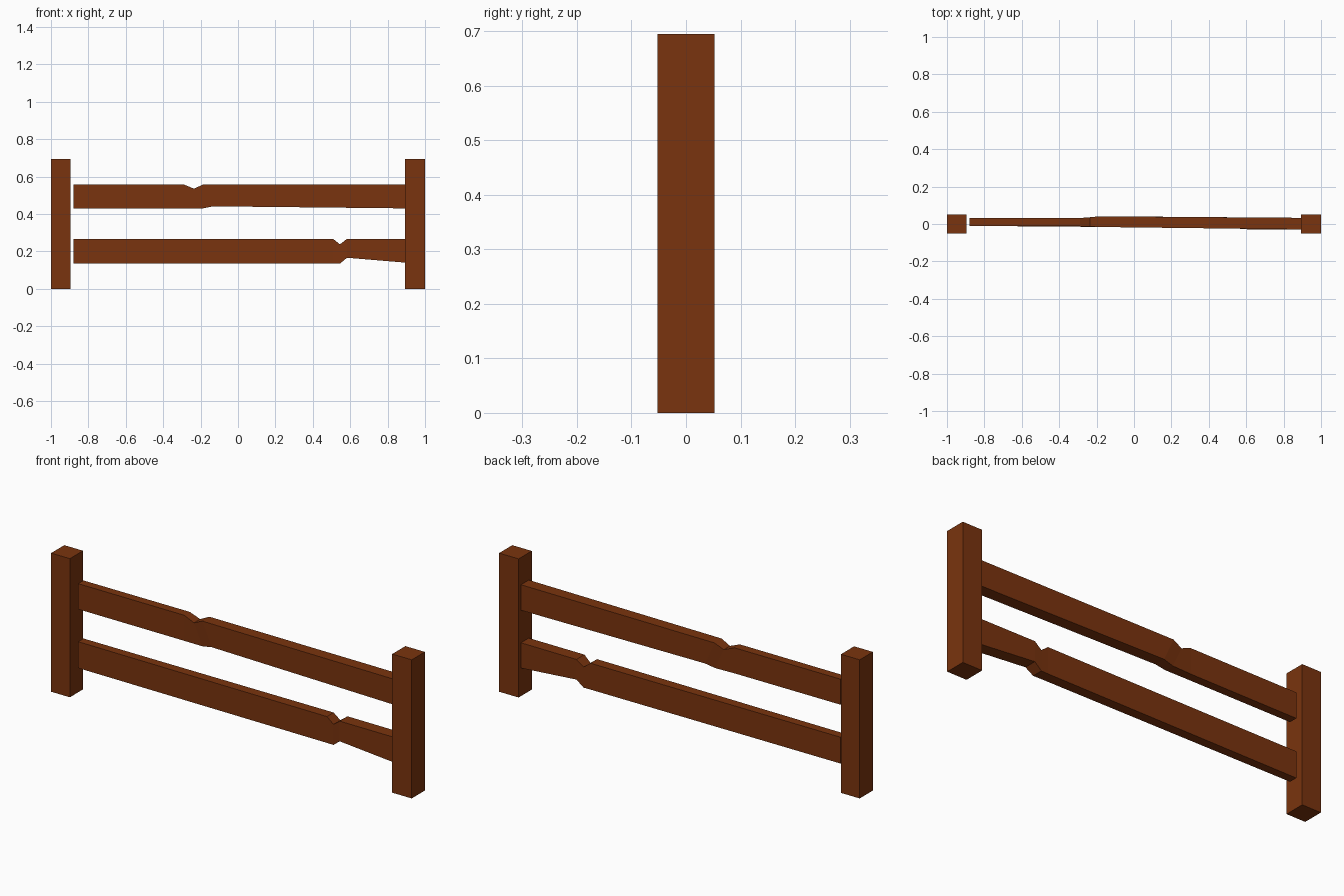
import bpy, bmesh

if "Cube" in bpy.data.objects:
    bpy.data.objects.remove(bpy.data.objects["Cube"])

wood = bpy.data.materials.new("brown_wood")
wood.diffuse_color = (0.195, 0.034, 0.0044, 1)
wood.use_nodes = True
wood.node_tree.nodes["Principled BSDF"].inputs["Base Color"].default_value = wood.diffuse_color


def finish(name, bm):
    bmesh.ops.recalc_face_normals(bm, faces=bm.faces)
    mesh = bpy.data.meshes.new(name)
    bm.to_mesh(mesh)
    bm.free()
    mesh.materials.append(wood)
    obj = bpy.data.objects.new(name, mesh)
    bpy.context.collection.objects.link(obj)
    return obj


def post(name, x0, x1, height=0.695, half=0.052):
    bm = bmesh.new()
    bmesh.ops.create_cube(bm, size=1)
    for v in bm.verts:
        v.co = ((x0 + x1) / 2 + v.co.x * (x1 - x0), v.co.y * 2 * half, (v.co.z + 0.5) * height)
    return finish(name, bm)


def rail(name, sections):
    # each section: top x, top z, bottom x, bottom z, front y, back y
    bm = bmesh.new()
    loops = []
    for xt, zt, xb, zb, yf, yb in sections:
        corners = [(xt, yf, zt), (xt, yb, zt), (xb, yb, zb), (xb, yf, zb)]
        loops.append([bm.verts.new(c) for c in corners])
    for a, b in zip(loops, loops[1:]):
        for i in range(4):
            j = (i + 1) % 4
            bm.faces.new((a[i], a[j], b[j], b[i]))
    bm.faces.new(loops[0])
    bm.faces.new(loops[-1])
    return finish(name, bm)


# Square end posts
post("left_post", -1.0, -0.896)
post("right_post", 0.892, 1.0)

# Split rails, each with a worn notch
rail("upper_rail", [
    (-0.88, 0.558, -0.88, 0.43, -0.01, 0.032),
    (-0.29, 0.558, -0.29, 0.43, -0.012, 0.032),
    (-0.235, 0.535, -0.187, 0.43, -0.013, 0.036),
    (-0.187, 0.558, -0.134, 0.441, -0.016, 0.041),
    (0.895, 0.558, 0.895, 0.43, -0.029, 0.033),
])
rail("lower_rail", [
    (-0.88, 0.267, -0.88, 0.135, -0.01, 0.032),
    (0.508, 0.267, 0.508, 0.135, -0.021, 0.032),
    (0.545, 0.238, 0.545, 0.135, -0.022, 0.033),
    (0.583, 0.267, 0.583, 0.166, -0.028, 0.035),
    (0.895, 0.267, 0.895, 0.14, -0.029, 0.033),
])
